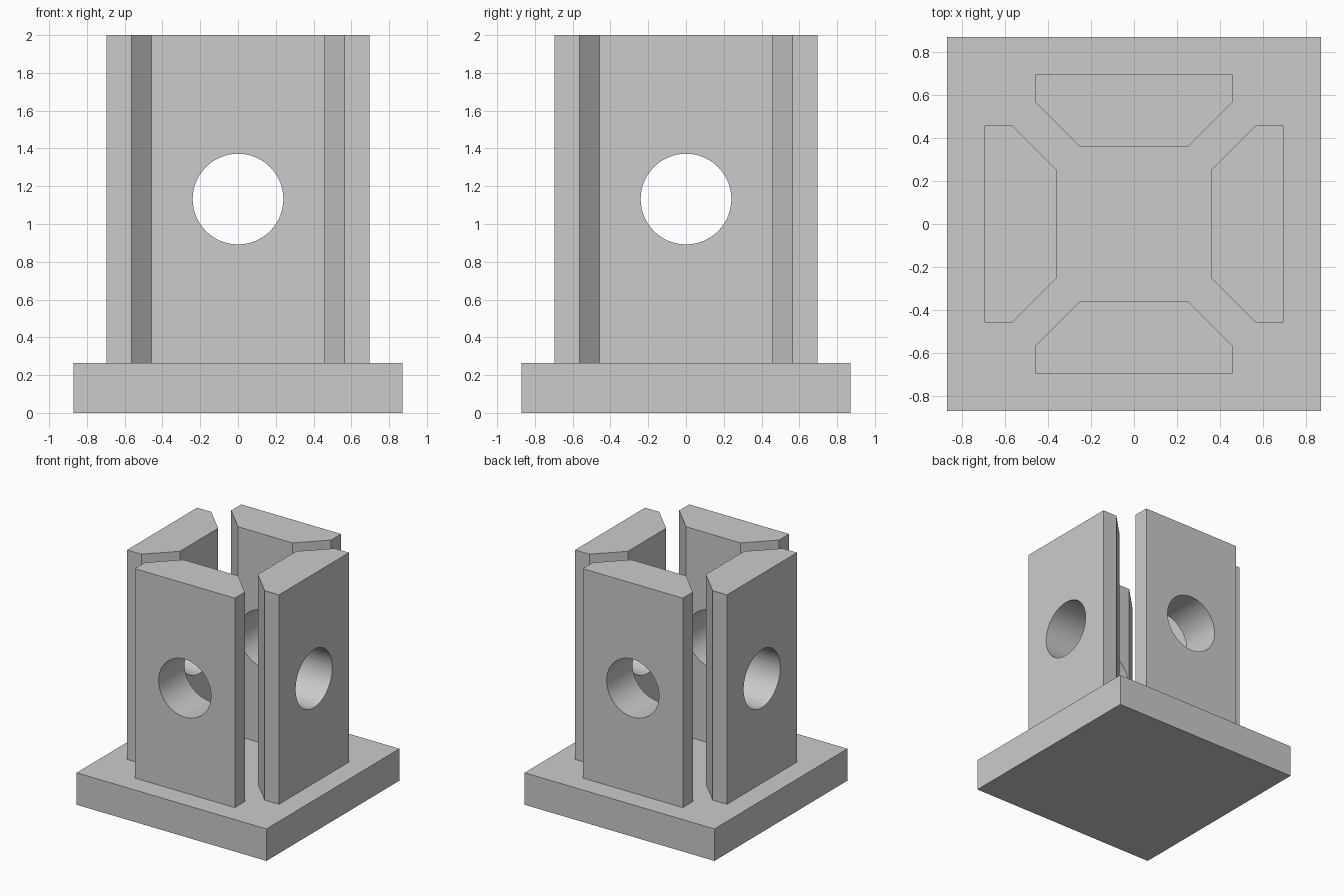
import bpy, bmesh
from math import pi, radians
from mathutils import Matrix

cube = bpy.data.objects.get("Cube")
if cube:
    bpy.data.objects.remove(cube, do_unlink=True)

BASE_HALF, BASE_TOP, TOP = 0.87, 0.265, 2.0
HOLE_RADIUS, HOLE_Z = 0.24, 1.132

# One plain grey for everything
grey = bpy.data.materials.new("plain_grey")
grey.use_nodes = True
colour = (0.6, 0.6, 0.6, 1)
grey.diffuse_color = colour
grey.node_tree.nodes["Principled BSDF"].inputs["Base Color"].default_value = colour


def make_object(name, bm):
    bmesh.ops.recalc_face_normals(bm, faces=bm.faces)
    mesh = bpy.data.meshes.new(name)
    bm.to_mesh(mesh)
    bm.free()
    mesh.materials.append(grey)
    obj = bpy.data.objects.new(name, mesh)
    bpy.context.collection.objects.link(obj)
    return obj


def prism(name, outline, z0, z1):
    bm = bmesh.new()
    face = bm.faces.new([bm.verts.new((x, y, z0)) for x, y in outline])
    top = bmesh.ops.extrude_face_region(bm, geom=[face])["geom"]
    verts = [v for v in top if isinstance(v, bmesh.types.BMVert)]
    bmesh.ops.translate(bm, verts=verts, vec=(0, 0, z1 - z0))
    return make_object(name, bm)


# Square base slab
h = BASE_HALF
prism("base_plate", [(-h, -h), (h, -h), (h, h), (-h, h)], 0, BASE_TOP)

# Front upright: flat outside, inner corners cut at 45 degrees
half_outline = [(0.458, -0.696), (0.458, -0.565), (0.25, -0.357)]
outline = half_outline + [(-x, y) for x, y in reversed(half_outline)]
upright = prism("front_upright", outline, BASE_TOP, TOP)

# Round hole bored through the upright
bm = bmesh.new()
bmesh.ops.create_cone(bm, cap_ends=True, segments=64, radius1=HOLE_RADIUS,
                      radius2=HOLE_RADIUS, depth=0.8,
                      matrix=Matrix.Translation((0, -0.53, HOLE_Z))
                      @ Matrix.Rotation(pi / 2, 4, "X"))
cutter = make_object("hole_cutter", bm)
cutter.hide_render = True
bore = upright.modifiers.new("bore", "BOOLEAN")
bore.operation, bore.solver, bore.object = "DIFFERENCE", "EXACT", cutter
bpy.ops.object.select_all(action="DESELECT")
bpy.context.view_layer.objects.active = upright
upright.select_set(True)
bpy.ops.object.modifier_apply(modifier="bore")
bpy.data.objects.remove(cutter, do_unlink=True)
bpy.ops.object.shade_smooth_by_angle(angle=radians(30))

# Repeat the upright on the other three sides
for turn, side in enumerate(("left", "back", "right"), 1):
    copy = upright.copy()
    copy.data = upright.data.copy()
    copy.name = side + "_upright"
    copy.data.transform(Matrix.Rotation(turn * pi / 2, 4, "Z"))
    bpy.context.collection.objects.link(copy)
